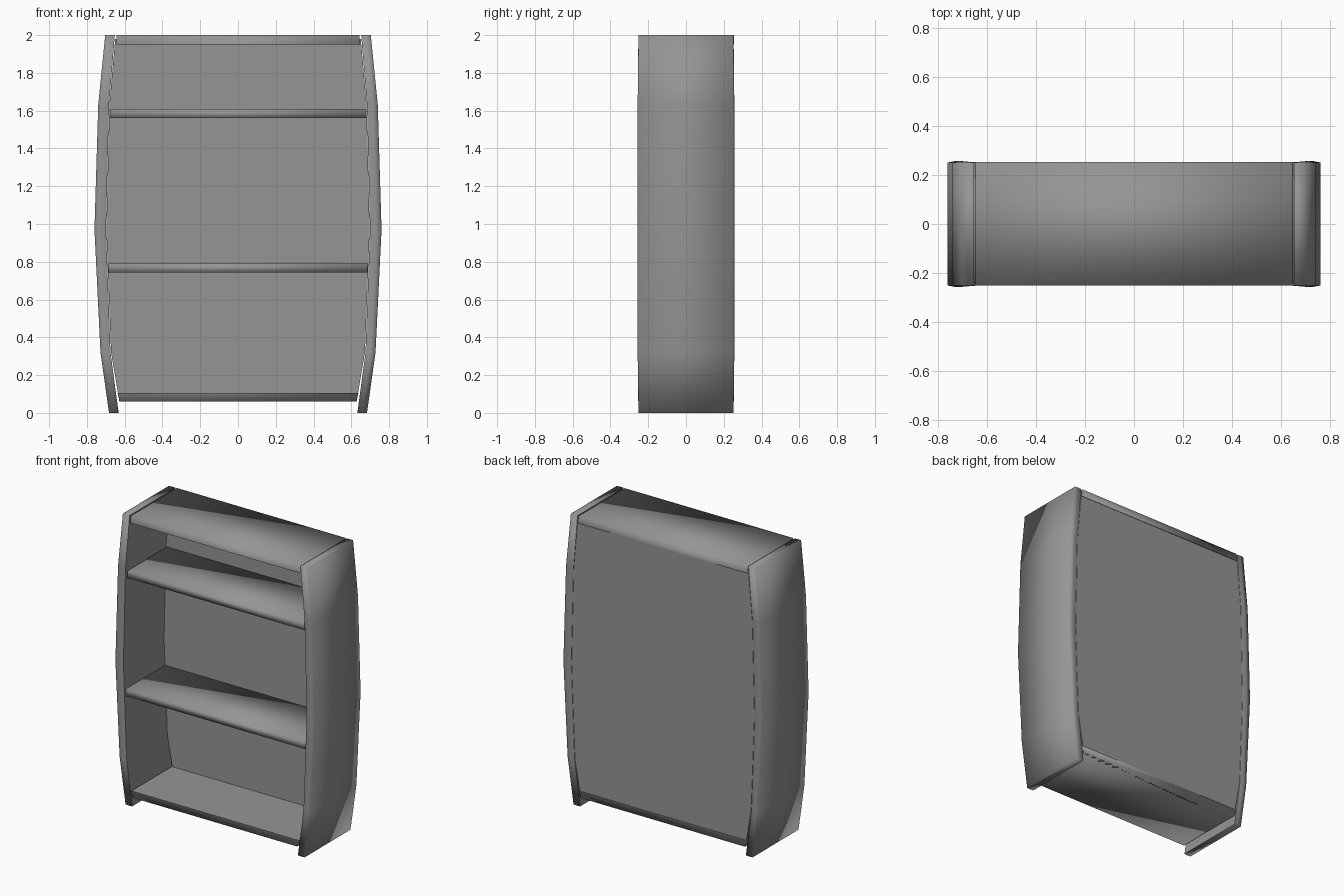
import bpy
import bmesh
from mathutils import Vector

cube = bpy.data.objects.get("Cube")
if cube:
    bpy.data.objects.remove(cube, do_unlink=True)

FRONT, BACK = -0.25, 0.25

grey = bpy.data.materials.new("mid grey")
grey.use_nodes = True
grey.diffuse_color = (0.3, 0.3, 0.3, 1)
grey.node_tree.nodes["Principled BSDF"].inputs["Base Color"].default_value = (0.3, 0.3, 0.3, 1)


def loft(name, rings, flat_dirs=()):
    """Join rings of points with quads, cap both ends, keep faces along flat_dirs flat."""
    bm = bmesh.new()
    loops = [[bm.verts.new(p) for p in ring] for ring in rings]
    for a, b in zip(loops, loops[1:]):
        n = len(a)
        for i in range(n):
            bm.faces.new((a[i], a[(i + 1) % n], b[(i + 1) % n], b[i]))
    bm.faces.new(loops[0])
    bm.faces.new(loops[-1])
    bmesh.ops.recalc_face_normals(bm, faces=bm.faces)
    for f in bm.faces:
        f.smooth = not any(f.normal.dot(Vector(d)) > 0.9 for d in flat_dirs)
    mesh = bpy.data.meshes.new(name)
    bm.to_mesh(mesh)
    bm.free()
    mesh.materials.append(grey)
    obj = bpy.data.objects.new(name, mesh)
    bpy.context.collection.objects.link(obj)
    return obj


def board(name, z0, z1, half0, half1, front, back, flat_dirs=()):
    """Horizontal board whose half width changes from its underside to its top."""
    rings = [[(-h, front, z), (h, front, z), (h, back, z), (-h, back, z)]
             for z, h in ((z0, half0), (z1, half1))]
    return loft(name, rings, flat_dirs)


# Bowed side panels: height, inner x, outer x
bow = [(0, 0.632, 0.683), (0.32, 0.675, 0.728), (0.97, 0.699, 0.76),
       (1.63, 0.683, 0.74), (2, 0.652, 0.703)]
for name, s in (("left_side", 1), ("right_side", -1)):
    rings = []
    for z, xi, xo in bow:
        mid = (xi + xo) / 2
        crown = 0.006 if 0 < z < 2 else 0.002
        rings.append([(s * xi, FRONT, z), (s * mid, FRONT - crown, z), (s * xo, FRONT, z),
                      (s * xo, BACK, z), (s * mid, BACK + crown, z), (s * xi, BACK, z)])
    loft(name, rings, [(-s, 0, 0)])

# Back panel following the bow of the sides
outline = [(0.06, 0.628), (0.32, 0.672), (0.97, 0.697), (1.63, 0.681), (1.98, 0.65)]
rings = [[(-h, 0.19, z), (h, 0.19, z), (h, BACK, z), (-h, BACK, z)] for z, h in outline]
loft("back_panel", rings, [(0, 1, 0), (0, -1, 0)])

# Top and bottom boards, flat on the inside
board("top_board", 1.95, 2.0, 0.648, 0.642, FRONT, BACK + 0.003, [(0, 0, -1)])
board("bottom_board", 0.06, 0.105, 0.627, 0.638, FRONT, BACK + 0.003, [(0, 0, 1)])

# Inner shelves
board("lower_shelf", 0.742, 0.79, 0.685, 0.688, -0.24, 0.2)
board("upper_shelf", 1.56, 1.61, 0.677, 0.674, -0.24, 0.2)
